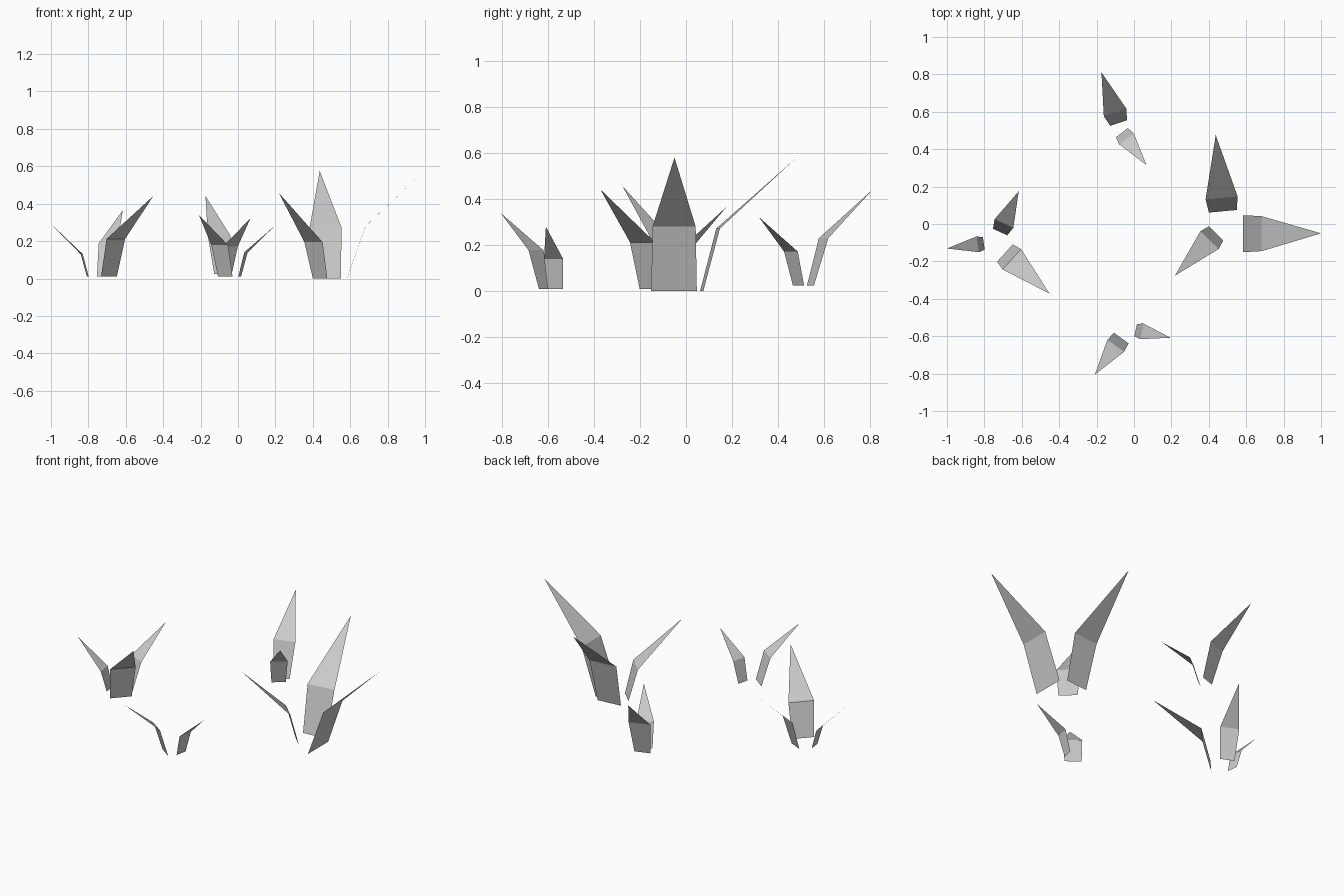
import bpy
from mathutils import Vector


def blade(base, tip, widths, bend):
    """Bent leaf: rectangle rising from the ground, then a pointed tip."""
    base, tip = Vector(base), Vector(tip)
    run = Vector((tip.x - base.x, tip.y - base.y, 0))
    side = Vector((-run.y, run.x, 0)).normalized()
    mid = base + run * bend[0]
    mid.z = bend[1]
    a, b = side * widths[0] / 2, side * widths[1] / 2
    return [base + a, base - a, mid - b, mid + b, tip]


def tuft(name, z0, leaves):
    verts, faces = [], []
    for x, y, tip, widths, bend in leaves:
        n = len(verts)
        verts += blade((x, y, z0), tip, widths, bend)
        faces += [(n, n + 1, n + 2, n + 3), (n + 3, n + 2, n + 4)]
    mesh = bpy.data.meshes.new(name)
    mesh.from_pydata(verts, [], faces)
    obj = bpy.data.objects.new(name, mesh)
    bpy.context.collection.objects.link(obj)


# each leaf: base x, base y, tip, (base width, bend width), (bend reach, bend height)
tuft("large_grass_tuft_right", 0.0, [
    (0.582, -0.052, (1.0, -0.05, 0.58), (0.198, 0.187), (0.24, 0.28)),
    (0.475, 0.068, (0.437, 0.475, 0.575), (0.15, 0.172), (0.175, 0.272)),
    (0.439, -0.050, (0.218, -0.277, 0.458), (0.108, 0.136), (0.16, 0.195)),
])
tuft("grass_tuft_left", 0.01, [
    (-0.690, -0.155, (-0.452, -0.372, 0.442), (0.125, 0.147), (0.155, 0.212)),
    (-0.716, -0.043, (-0.616, 0.176, 0.366), (0.084, 0.11), (0.21, 0.187)),
    (-0.803, -0.104, (-1.0, -0.131, 0.292), (0.067, 0.085), (0.165, 0.13)),
])
tuft("grass_tuft_back", 0.025, [
    (-0.082, 0.540, (-0.174, 0.811, 0.442), (0.095, 0.127), (0.21, 0.23)),
    (-0.065, 0.488, (0.067, 0.315, 0.323), (0.080, 0.098), (0.19, 0.172)),
])
tuft("grass_tuft_front", 0.01, [
    (-0.068, -0.610, (-0.209, -0.805, 0.340), (0.096, 0.11), (0.21, 0.178)),
    (0.009, -0.567, (0.195, -0.608, 0.280), (0.068, 0.085), (0.18, 0.14)),
])
